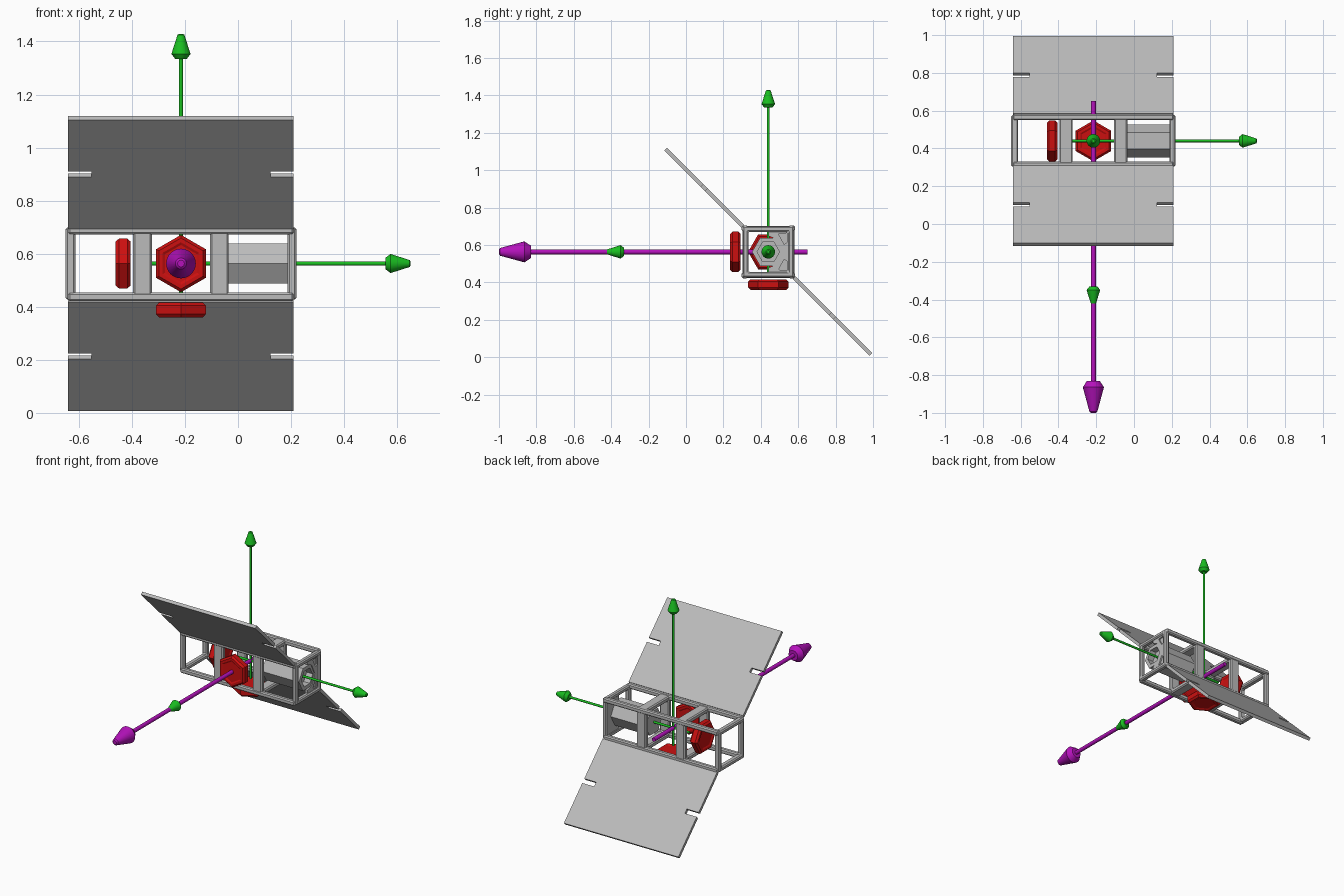
import bpy, bmesh, math
from mathutils import Matrix, Vector

cube = bpy.data.objects.get("Cube")
if cube:
    bpy.data.objects.remove(cube, do_unlink=True)

C = Vector((-0.215, 0.44, 0.563))      # centre of the body


def material(name, rgb):
    m = bpy.data.materials.new(name)
    m.use_nodes = True
    m.diffuse_color = (*rgb, 1)
    m.node_tree.nodes["Principled BSDF"].inputs["Base Color"].default_value = (*rgb, 1)
    return m


GREY = material("metal grey", (0.5, 0.5, 0.5))
RED = material("wheel red", (0.6, 0.005, 0.005))
GREEN = material("axis green", (0.01, 0.52, 0.015))
PURPLE = material("pointer purple", (0.46, 0.006, 0.5))

# Rotations that turn local z to each axis
TO = {"x": Matrix.Rotation(math.pi / 2, 4, "Y"),
      "-y": Matrix.Rotation(math.pi / 2, 4, "X"),
      "z": Matrix.Identity(4)}


def make(name, bm, mat, matrix=Matrix.Identity(4)):
    bmesh.ops.recalc_face_normals(bm, faces=bm.faces[:])
    bm.transform(matrix)
    me = bpy.data.meshes.new(name)
    bm.to_mesh(me)
    bm.free()
    me.materials.append(mat)
    ob = bpy.data.objects.new(name, me)
    bpy.context.collection.objects.link(ob)
    return ob


def bevel(ob, width):
    mod = ob.modifiers.new("bevel", "BEVEL")
    mod.width, mod.segments = width, 1
    return ob


def box(name, lo, hi, mat=GREY):
    bm = bmesh.new()
    bmesh.ops.create_cube(bm, size=1)
    lo, hi = Vector(lo), Vector(hi)
    m = Matrix.Translation((lo + hi) / 2) @ Matrix.Diagonal((*(hi - lo), 1))
    return make(name, bm, mat, m)


def lathe(name, profile, sides, mat, matrix, turn=0.0, closed=False):
    """Revolve (radius, height) points about local z."""
    bm = bmesh.new()
    rings = [[bm.verts.new((r * math.cos(turn + 2 * math.pi * i / sides),
                            r * math.sin(turn + 2 * math.pi * i / sides), h))
              for i in range(sides)] for r, h in profile]
    pairs = list(zip(rings, rings[1:]))
    if closed:
        pairs.append((rings[-1], rings[0]))
    else:
        bm.faces.new(rings[0])
        bm.faces.new(rings[-1])
    for a, b in pairs:
        for i in range(sides):
            j = (i + 1) % sides
            bm.faces.new((a[i], a[j], b[j], b[i]))
    return make(name, bm, mat, matrix)


def square_ring(name, x0, x1, outer, inner):
    """Square frame across the body."""
    bm = bmesh.new()
    loops = []
    for x, r in ((x0, outer), (x1, outer), (x1, inner), (x0, inner)):
        loops.append([bm.verts.new((x, C.y + a * r, C.z + b * r))
                      for a, b in ((-1, -1), (1, -1), (1, 1), (-1, 1))])
    for k in range(4):
        a, b = loops[k], loops[(k + 1) % 4]
        for i in range(4):
            j = (i + 1) % 4
            bm.faces.new((a[i], a[j], b[j], b[i]))
    return bevel(make(name, bm, GREY), 0.007)


# Body frame: end rings, dividers and four long rails
square_ring("right_end_frame", -0.65, -0.613, 0.136, 0.107)
square_ring("right_divider", -0.395, -0.325, 0.139, 0.107)
square_ring("left_divider", -0.105, -0.035, 0.139, 0.107)
square_ring("left_end_frame", 0.187, 0.22, 0.136, 0.107)
for side, a in (("front", -1), ("back", 1)):
    for level, b in (("lower", -1), ("upper", 1)):
        y, z = C.y + a * 0.126, C.z + b * 0.126
        bevel(box(f"{side}_{level}_rail", (-0.641, y - 0.016, z - 0.016),
                  (0.211, y + 0.016, z + 0.016)), 0.007)

# Left end plate with two shallow pockets
bm = bmesh.new()
outline = [(0.0, 0.11), (0.11, 0.11), (0.11, -0.11), (0.0, -0.11),
           (0.0, -0.085), (0.04, -0.07), (0.075, 0.0), (0.04, 0.07), (0.0, 0.085)]
face = bm.faces.new([bm.verts.new((0.19, C.y + y, C.z + z)) for y, z in outline])
ext = bmesh.ops.extrude_face_region(bm, geom=[face])
bmesh.ops.translate(bm, vec=(0.02, 0, 0),
                    verts=[v for v in ext["geom"] if isinstance(v, bmesh.types.BMVert)])
end_plate = make("end_plate", bm, GREY)
bm = bmesh.new()
for s in (-1, 1):
    pts = [(0.055, 0.095), (0.1, 0.1), (0.1, 0.05), (0.085, 0.04)]
    face = bm.faces.new([bm.verts.new((0.2, C.y + y, C.z + s * z)) for y, z in pts])
    ext = bmesh.ops.extrude_face_region(bm, geom=[face])
    bmesh.ops.translate(bm, vec=(0.05, 0, 0),
                        verts=[v for v in ext["geom"] if isinstance(v, bmesh.types.BMVert)])
cutter = make("pocket_cutter", bm, GREY)
cutter.hide_render = True
cutter.hide_set(True)
mod = end_plate.modifiers.new("pockets", "BOOLEAN")
mod.operation, mod.object, mod.solver = "DIFFERENCE", cutter, "EXACT"

# Six-sided instrument barrel with a recessed end
lathe("instrument_barrel", [(0.087, -0.07), (0.087, 0.205), (0.06, 0.205), (0.06, 0.16)],
      6, GREY, Matrix.Translation((0, C.y, C.z)) @ TO["x"], turn=math.pi / 2)


# Six-sided wheels with chamfered rims
def wheel(name, axis, centre, turn):
    h, r, c = 0.028, 0.108, 0.012
    lathe(name, [(0.07, -h + 0.005), (0.08, -h), (r - c, -h), (r, -h + c), (r, h - c),
                 (r - c, h), (0.08, h), (0.07, h - 0.005)],
          6, RED, Matrix.Translation(centre) @ TO[axis], turn)


wheel("side_wheel", "x", (-0.433, C.y, C.z), math.pi / 2)
wheel("front_wheel", "-y", (C.x, 0.264, C.z), math.pi / 2)
wheel("lower_wheel", "z", (C.x, C.y, 0.388), math.pi / 2)


# Axis arrows: shaft, flared head and blunt tip
def arrow(name, axis, mat, back, length, shaft, head, head_len, tip):
    ob = lathe(name, [(shaft, -back), (shaft, length - head_len), (head * 0.6, length - head_len),
                      (head, length - head_len * 0.8), (tip, length - head_len * 0.04),
                      (tip * 0.6, length)],
               24, mat, Matrix.Translation(C) @ TO[axis])
    bpy.ops.object.select_all(action="DESELECT")
    ob.select_set(True)
    bpy.context.view_layer.objects.active = ob
    bpy.ops.object.shade_smooth_by_angle(angle=math.radians(30))


for label, axis in (("left", "x"), ("front", "-y"), ("upper", "z")):
    arrow(f"{label}_axis_arrow", axis, GREEN, 0.12, 0.866, 0.0075, 0.036, 0.095, 0.013)
arrow("pointing_arrow", "-y", PURPLE, 0.21, 1.44, 0.013, 0.056, 0.17, 0.021)


# Slanted wing panels with a slot in each side edge
def wing(name, sign):
    x0, x1, x2, x3 = -0.64, -0.552, 0.122, 0.21
    near, s0, s1, far = 0.195, 0.47, 0.5, 0.776
    pts = [(x0, near), (x3, near), (x3, s0), (x2, s0), (x2, s1), (x3, s1),
           (x3, far), (x0, far), (x0, s1), (x1, s1), (x1, s0), (x0, s0)]
    along = Vector((0, -1, 1)).normalized() * sign
    out = Vector((0, 1, 1)).normalized()
    bm = bmesh.new()
    base = Vector((0, C.y, C.z)) - out * 0.01
    face = bm.faces.new([bm.verts.new(base + along * d + Vector((x, 0, 0))) for x, d in pts])
    ext = bmesh.ops.extrude_face_region(bm, geom=[face])
    bmesh.ops.translate(bm, vec=out * 0.02,
                        verts=[v for v in ext["geom"] if isinstance(v, bmesh.types.BMVert)])
    make(name, bm, GREY)


wing("upper_wing_panel", 1)
wing("lower_wing_panel", -1)
